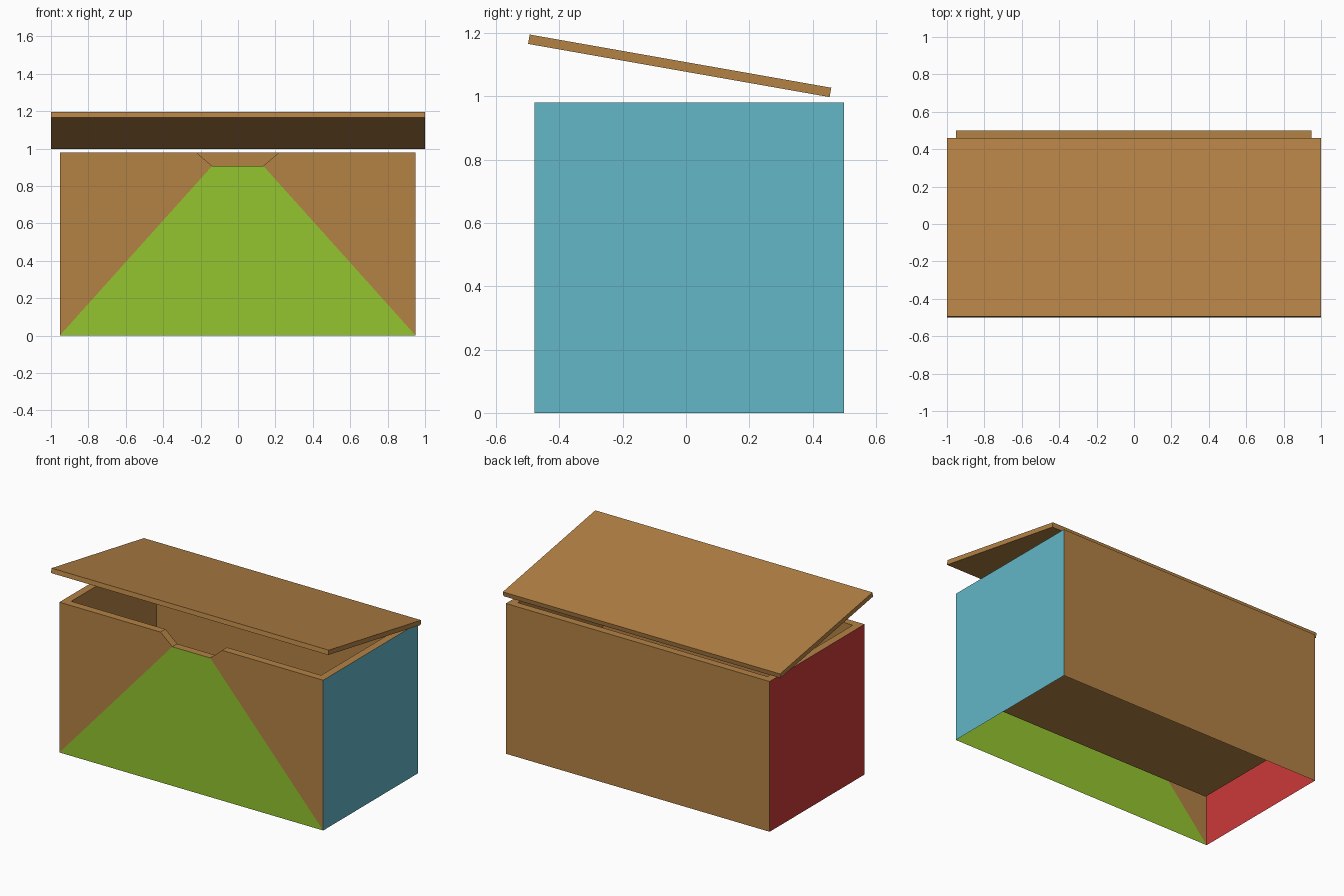
import bpy, bmesh, math

if "Cube" in bpy.data.objects:
    bpy.data.objects.remove(bpy.data.objects["Cube"])


def material(name, rgb):
    # sRGB 0-255 to linear
    m = bpy.data.materials.new(name)
    lin = [((c / 255 + 0.055) / 1.055) ** 2.4 for c in rgb]
    m.diffuse_color = (*lin, 1)
    m.use_nodes = True
    m.node_tree.nodes["Principled BSDF"].inputs["Base Color"].default_value = m.diffuse_color
    return m


brown = material("cardboard brown", (180, 130, 69))
green = material("green", (147, 196, 46))
teal = material("teal", (99, 182, 199))
red = material("red", (203, 57, 57))


def make_object(name, bm, mats):
    me = bpy.data.meshes.new(name)
    bm.to_mesh(me)
    bm.free()
    for m in mats:
        me.materials.append(m)
    ob = bpy.data.objects.new(name, me)
    bpy.context.collection.objects.link(ob)
    return ob


# Open box: single-skin outside with open bottom, rim, inner walls, raised floor
X0, X1, Y0, Y1, H = -0.953, 0.95, -0.479, 0.499, 0.98
T, FLOOR, NZ = 0.05, 0.285, 0.907      # wall thickness, floor height, notch bottom
x0, x1, y0, y1 = X0 + T, X1 - T, Y0 + T, Y1 - T
CX = (X0 + X1) / 2
notch = [(CX - 0.222, H), (CX - 0.137, NZ), (CX + 0.137, NZ), (CX + 0.222, H)]

bm = bmesh.new()


def face(pts, mat=0):
    f = bm.faces.new([bm.verts.new(p) for p in pts])
    f.material_index = mat


def on_y(profile, y):
    return [(x, y, z) for x, z in profile]


# outer walls
a, b, c, d = notch
face(on_y([(X0, 0), b, a, (X0, H)], Y0))
face(on_y([(X0, 0), (X1, 0), c, b], Y0), 1)
face(on_y([(X1, 0), (X1, H), d, c], Y0))
face([(X1, Y0, 0), (X1, Y1, 0), (X1, Y1, H), (X1, Y0, H)], 2)
face([(X1, Y1, 0), (X0, Y1, 0), (X0, Y1, H), (X1, Y1, H)])
face([(X0, Y1, 0), (X0, Y0, 0), (X0, Y0, H), (X0, Y1, H)], 3)

# inner walls and floor
face(on_y([(x0, FLOOR), (x0, H), a, b, c, d, (x1, H), (x1, FLOOR)], y0))
face([(x1, y0, FLOOR), (x1, y0, H), (x1, y1, H), (x1, y1, FLOOR)])
face([(x1, y1, FLOOR), (x1, y1, H), (x0, y1, H), (x0, y1, FLOOR)])
face([(x0, y1, FLOOR), (x0, y1, H), (x0, y0, H), (x0, y0, FLOOR)])
face([(x0, y0, FLOOR), (x1, y0, FLOOR), (x1, y1, FLOOR), (x0, y1, FLOOR)])

# rim: mitred loop that dips through the notch
outer = on_y([(X0, H), *notch, (X1, H)], Y0) + [(X1, Y1, H), (X0, Y1, H)]
inner = on_y([(x0, H), *notch, (x1, H)], y0) + [(x1, y1, H), (x0, y1, H)]
for i in range(len(outer)):
    j = (i + 1) % len(outer)
    face([outer[i], outer[j], inner[j], inner[i]])

bmesh.ops.remove_doubles(bm, verts=bm.verts, dist=1e-5)
make_object("box", bm, [brown, green, teal, red])

# Tilted lid resting above the box
bm = bmesh.new()
bmesh.ops.create_cube(bm, size=1)
bmesh.ops.scale(bm, vec=(2, 0.967, 0.03), verts=bm.verts)
lid = make_object("lid", bm, [brown])
lid.location = (0, -0.02, 1.096)
lid.rotation_euler = (math.radians(-10), 0, 0)
